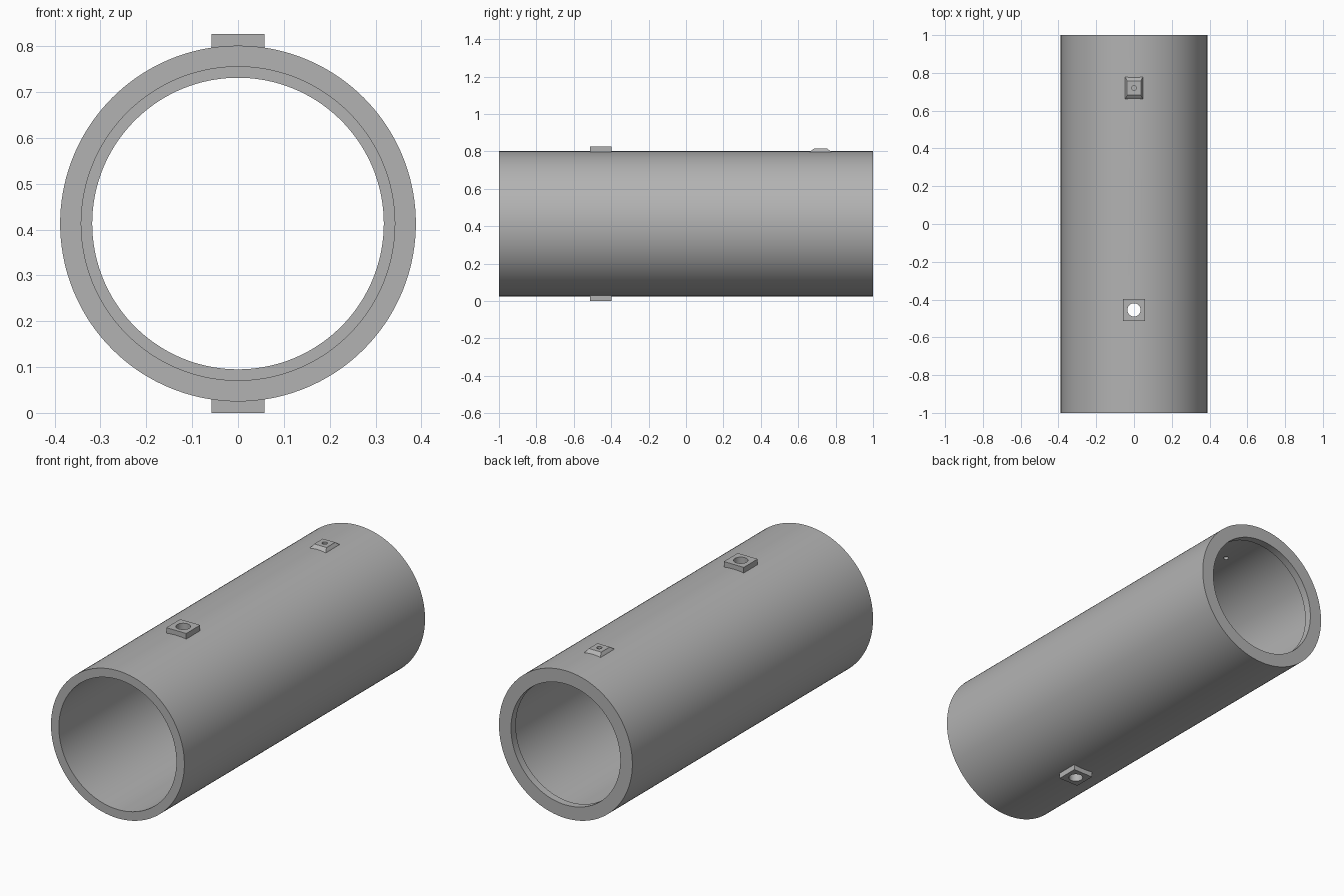
import bpy
import bmesh
from math import radians
from mathutils import Matrix, Vector

cube = bpy.data.objects.get("Cube")
if cube:
    bpy.data.objects.remove(cube, do_unlink=True)

AXIS_Z = 0.413          # height of the tube's centre line
R_OUT, R_BORE, R_LIP = 0.388, 0.342, 0.318
PORT_Y, BOSS_Y = -0.455, 0.72
TOP = 2 * AXIS_Z

grey = bpy.data.materials.new("plain grey")
grey.use_nodes = True
grey.diffuse_color = (0.45, 0.45, 0.45, 1)
grey.node_tree.nodes["Principled BSDF"].inputs["Base Color"].default_value = grey.diffuse_color


def make(name, bm):
    bmesh.ops.recalc_face_normals(bm, faces=bm.faces)
    mesh = bpy.data.meshes.new(name)
    bm.to_mesh(mesh)
    bm.free()
    mesh.materials.append(grey)
    obj = bpy.data.objects.new(name, mesh)
    bpy.context.collection.objects.link(obj)
    return obj


def drill(name, radius, y, z0, z1):
    bm = bmesh.new()
    bmesh.ops.create_cone(bm, cap_ends=True, segments=48, radius1=radius, radius2=radius,
                          depth=z1 - z0, matrix=Matrix.Translation((0, y, (z0 + z1) / 2)))
    obj = make(name, bm)
    obj.hide_render = True
    return obj


def pad(name, z0, z1, half=0.058):
    bm = bmesh.new()
    size = Matrix.Diagonal((2 * half, 2 * half, z1 - z0, 1))
    bmesh.ops.create_cube(bm, size=1, matrix=Matrix.Translation((0, PORT_Y, (z0 + z1) / 2)) @ size)
    return make(name, bm)


# Tube: lathed wall section with a retaining lip at the back
bm = bmesh.new()
section = [(R_OUT, -1), (R_OUT, 1), (R_LIP, 1), (R_LIP, 0.96), (R_BORE, 0.96), (R_BORE, -1)]
verts = [bm.verts.new((0, y, AXIS_Z + r)) for r, y in section]
edges = [bm.edges.new((verts[i - 1], verts[i])) for i in range(len(verts))]
bmesh.ops.spin(bm, geom=verts + edges, cent=(0, 0, AXIS_Z), axis=(0, 1, 0),
               angle=radians(360), steps=144, use_merge=True)
bmesh.ops.remove_doubles(bm, verts=bm.verts, dist=0.0001)
tube = make("tube", bm)

# Square port pads above and below
top_pad = pad("top_port_pad", TOP - 0.06, TOP)
bottom_pad = pad("bottom_port_pad", 0, 0.06)

# Small boss with flared sides near the back: rings of (half x, half y, z)
bm = bmesh.new()
rings = []
for hx, hy, z in [(0.056, 0.07, 0.78), (0.047, 0.058, 0.799), (0.04, 0.045, 0.807), (0.036, 0.036, 0.815)]:
    corners = [(-1, -1), (1, -1), (1, 1), (-1, 1)]
    rings.append([bm.verts.new(Vector((sx * hx, BOSS_Y + sy * hy, z))) for sx, sy in corners])
for low, high in zip(rings, rings[1:]):
    for i in range(4):
        bm.faces.new((low[i - 1], low[i], high[i], high[i - 1]))
bm.faces.new(rings[0][::-1])
bm.faces.new(rings[-1])
boss = make("sight_boss", bm)

# Drilled holes: a wide one through both pads, a small one through the boss
port_drill = drill("port_drill", 0.035, PORT_Y, -0.1, 1)
boss_drill = drill("boss_drill", 0.013, BOSS_Y, AXIS_Z, 1)
cuts = {tube: [port_drill, boss_drill], top_pad: [port_drill],
        bottom_pad: [port_drill], boss: [boss_drill]}
for obj, drills in cuts.items():
    bpy.ops.object.select_all(action='DESELECT')
    obj.select_set(True)
    bpy.context.view_layer.objects.active = obj
    for cutter in drills:
        mod = obj.modifiers.new("hole", 'BOOLEAN')
        mod.operation = 'DIFFERENCE'
        mod.solver = 'EXACT'
        mod.object = cutter
        bpy.ops.object.modifier_apply(modifier=mod.name)
    bpy.ops.object.shade_smooth_by_angle(angle=radians(30))

for cutter in (port_drill, boss_drill):
    bpy.data.objects.remove(cutter, do_unlink=True)
